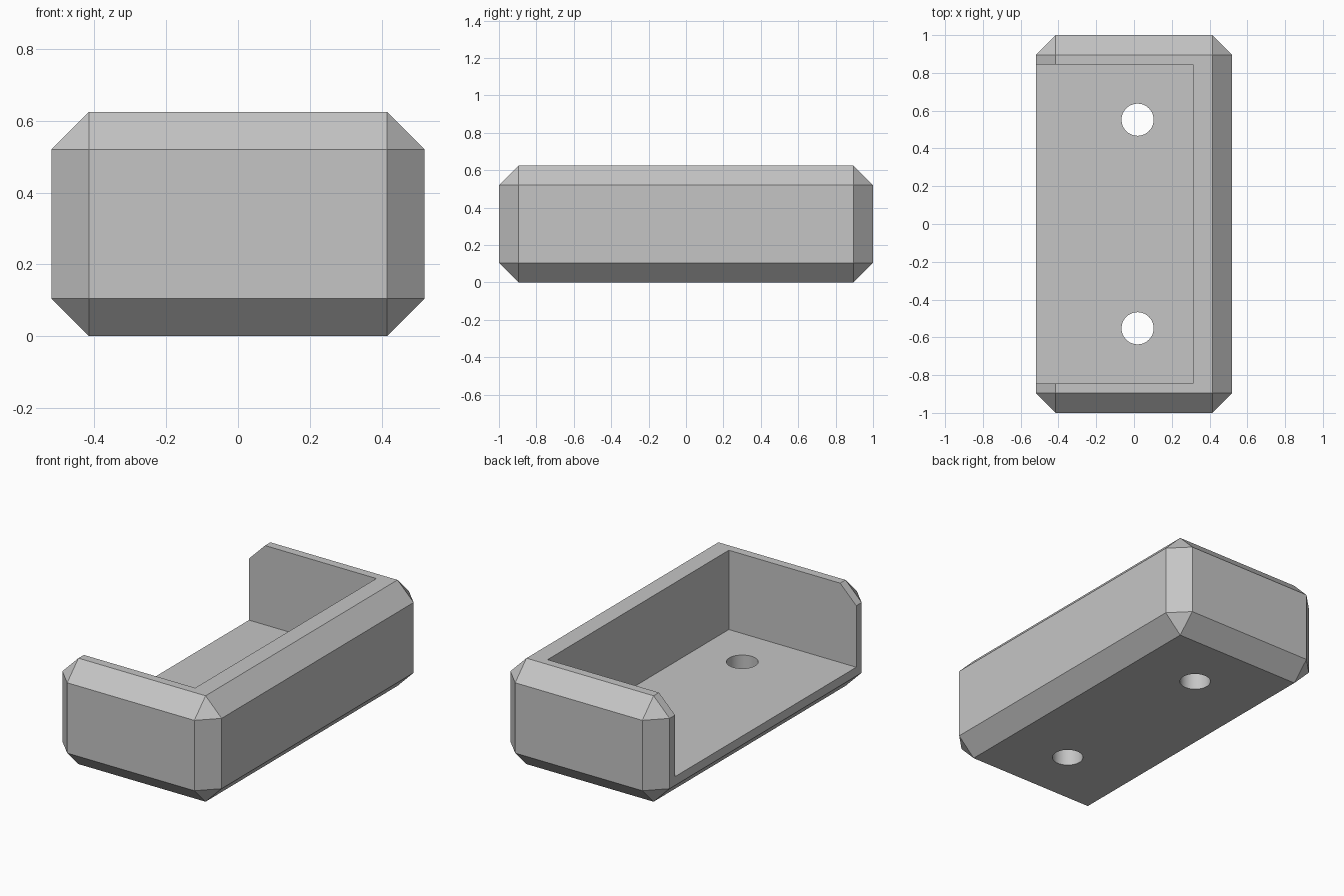
import bpy, bmesh, math
from mathutils import Matrix

if "Cube" in bpy.data.objects:
    bpy.data.objects.remove(bpy.data.objects["Cube"])

grey = bpy.data.materials.new("plain_grey")
grey.diffuse_color = (0.56, 0.56, 0.56, 1)
grey.use_nodes = True
grey.node_tree.nodes["Principled BSDF"].inputs["Base Color"].default_value = grey.diffuse_color


def make_object(name, bm):
    bmesh.ops.recalc_face_normals(bm, faces=bm.faces)
    mesh = bpy.data.meshes.new(name)
    bm.to_mesh(mesh)
    bm.free()
    mesh.materials.append(grey)
    obj = bpy.data.objects.new(name, mesh)
    bpy.context.collection.objects.link(obj)
    return obj


def box(name, low, high, chamfer=0):
    bm = bmesh.new()
    size = [b - a for a, b in zip(low, high)]
    centre = [(a + b) / 2 for a, b in zip(low, high)]
    bmesh.ops.create_cube(bm, size=1, matrix=Matrix.Translation(centre) @ Matrix.Diagonal((*size, 1)))
    if chamfer:
        bmesh.ops.bevel(bm, geom=bm.edges[:], offset=chamfer, segments=1, affect='EDGES')
    return make_object(name, bm)


def hole(name, x, y, radius):
    bm = bmesh.new()
    bmesh.ops.create_cone(bm, cap_ends=True, segments=64, radius1=radius, radius2=radius,
                          depth=0.6, matrix=Matrix.Translation((x, y, 0.1)))
    return make_object(name, bm)


# Chamfered outer block
tray = box("open_sided_tray", (-0.52, -1, 0), (0.52, 1, 0.625), 0.105)

# Pocket open at the top and left, and two screw holes through the floor
cutters = [box("pocket_cutter", (-0.8, -0.845, 0.157), (0.312, 0.845, 1))]
cutters += [hole("screw_hole_cutter", 0.019, side * 0.552, 0.085) for side in (-1, 1)]

bpy.context.view_layer.objects.active = tray
tray.select_set(True)
for cutter in cutters:
    cutter.hide_render = True
    mod = tray.modifiers.new("cut", 'BOOLEAN')
    mod.operation = 'DIFFERENCE'
    mod.solver = 'EXACT'
    mod.object = cutter
    bpy.ops.object.modifier_apply(modifier=mod.name)
    bpy.data.objects.remove(cutter)

# Flat chamfers, smooth hole walls
bpy.ops.object.shade_smooth_by_angle(angle=math.radians(25))
